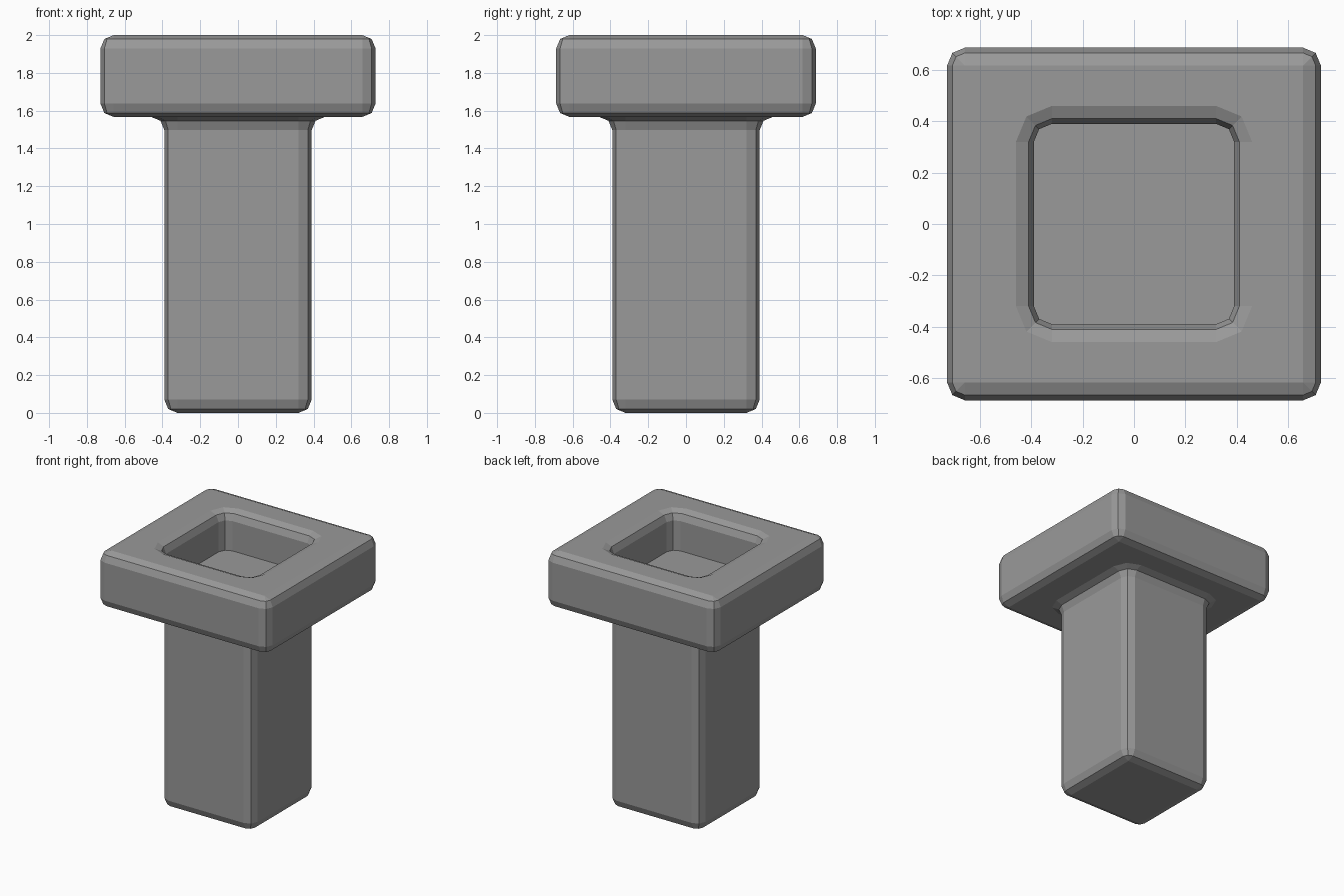
import bpy, bmesh, math

if "Cube" in bpy.data.objects:
    bpy.data.objects.remove(bpy.data.objects["Cube"])

B = 0.07                          # bevel radius
M = B * (1 - math.cos(math.pi / 4))  # inset of the bevel's middle line
S, HX, HY = 0.39, 0.728, 0.687    # half sizes: stem and recess, head
NECK, TOP, FLOOR = 1.567, 2.0, 1.70


def ring(bm, x, y, r, z):
    """Rounded rectangle with two flat facets per corner."""
    verts = []
    for k, (sx, sy) in enumerate(((1, 1), (-1, 1), (-1, -1), (1, -1))):
        for step in range(3):
            a = math.pi / 2 * k + math.pi / 4 * step
            verts.append(bm.verts.new((sx * (x - r) + r * math.cos(a),
                                       sy * (y - r) + r * math.sin(a), z)))
    return verts


def rounded(x, y, z, up):
    """Three rings rounding an outer edge, from flat face (z) to side wall."""
    return [(x - B, y - B, 0, z),
            (x - M, y - M, B - M, z + up * M),
            (x, y, B, z + up * B)]


def flared(z, up):
    """Three rings opening from a stem-sized wall to a flat face at z."""
    return [(S, S, B, z - up * B),
            (S + M, S + M, B + M, z - up * M),
            (S + B, S + B, 2 * B, z)]


# Profile: stem bottom, neck, head underside, head top, recess rim, floor
profile = (rounded(S, S, 0, 1) + flared(NECK, 1)
           + rounded(HX, HY, NECK, 1) + rounded(HX, HY, TOP, -1)[::-1]
           + flared(TOP, 1)[::-1] + [(S, S, B, FLOOR)])

bm = bmesh.new()
loops = [ring(bm, *p) for p in profile]
for a, b in zip(loops, loops[1:]):
    for i in range(12):
        j = (i + 1) % 12
        bm.faces.new((a[i], a[j], b[j], b[i]))
bm.faces.new(loops[0][::-1])
bm.faces.new(loops[-1])
bmesh.ops.remove_doubles(bm, verts=bm.verts, dist=0.0001)
bmesh.ops.recalc_face_normals(bm, faces=bm.faces)

mesh = bpy.data.meshes.new("square_post")
bm.to_mesh(mesh)
bm.free()
post = bpy.data.objects.new("square_post", mesh)
bpy.context.collection.objects.link(post)

# Dark grey finish
grey = bpy.data.materials.new("dark_grey")
grey.diffuse_color = (0.32, 0.32, 0.32, 1)
grey.use_nodes = True
grey.node_tree.nodes["Principled BSDF"].inputs["Base Color"].default_value = grey.diffuse_color
mesh.materials.append(grey)
